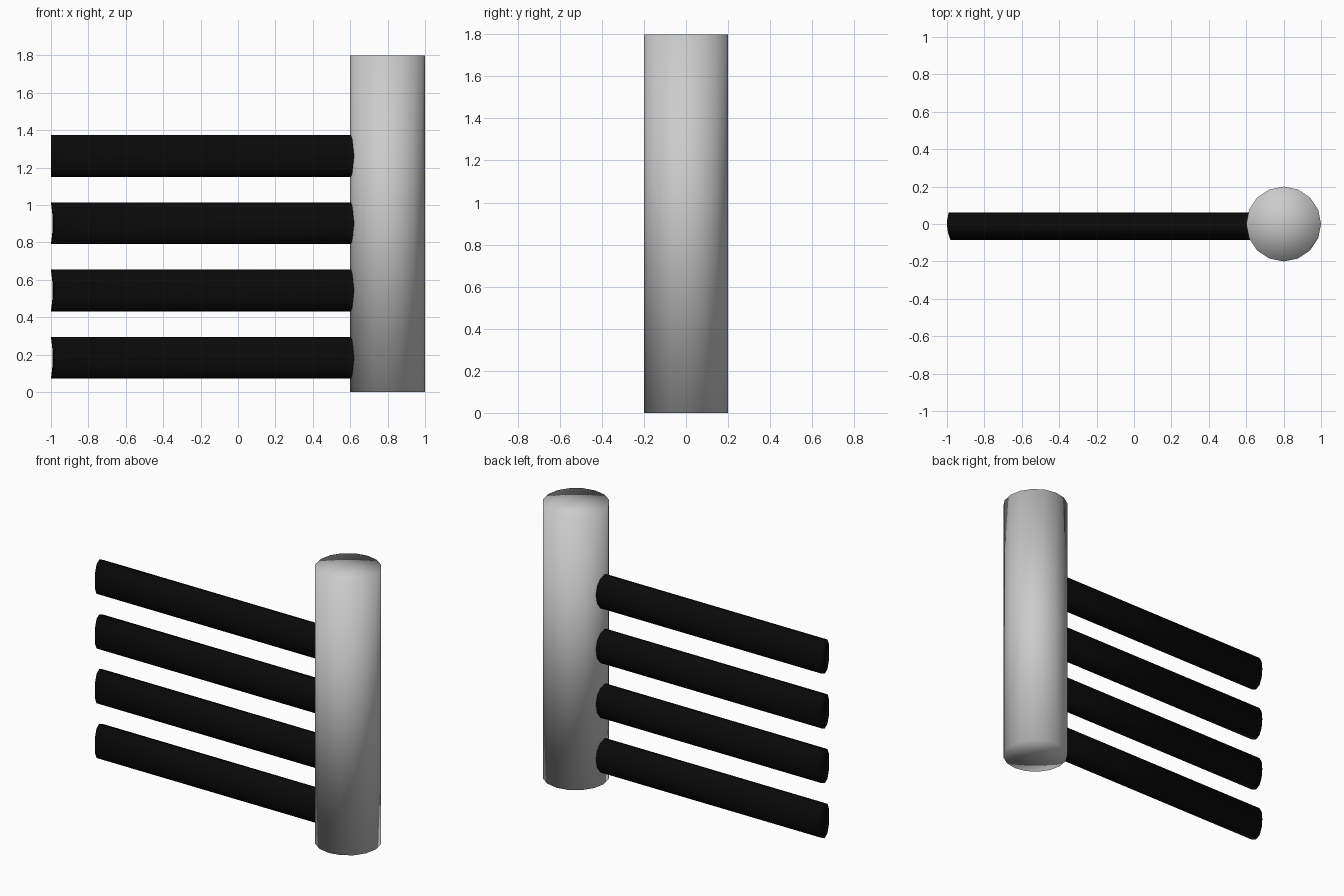
import bpy
import bmesh
from math import sin, cos, pi, sqrt

if "Cube" in bpy.data.objects:
    bpy.data.objects.remove(bpy.data.objects["Cube"])

POST_X, POST_R, HEIGHT = 0.8, 0.2, 1.8
SIDES = 12

black = bpy.data.materials.new("black_paint")
black.diffuse_color = (0.003, 0.003, 0.003, 1)
black.use_nodes = True
black.node_tree.nodes["Principled BSDF"].inputs["Base Color"].default_value = black.diffuse_color


def add_object(name, bm, material=None):
    bmesh.ops.recalc_face_normals(bm, faces=bm.faces)
    for f in bm.faces:
        f.smooth = True
    mesh = bpy.data.meshes.new(name)
    bm.to_mesh(mesh)
    bm.free()
    if material:
        mesh.materials.append(material)
    obj = bpy.data.objects.new(name, mesh)
    bpy.context.collection.objects.link(obj)
    return obj


# Round post with softly shaded fan caps
bpy.ops.mesh.primitive_cylinder_add(vertices=16, radius=POST_R, depth=HEIGHT,
                                    end_fill_type='TRIFAN',
                                    location=(POST_X, 0, HEIGHT / 2))
post = bpy.context.object
post.name = "post"
bpy.ops.object.shade_smooth()


# Oval rail: both ends follow the curve of the post
def rail(name, z, vertical_cap):
    bm = bmesh.new()
    left, right = [], []
    for i in range(SIDES):
        a = 2 * pi * i / SIDES
        y, dz = -0.012 + 0.073 * sin(a), 0.112 * cos(a)
        x = POST_X - sqrt(POST_R ** 2 - y ** 2)
        left.append(bm.verts.new((x - 1.6, y, z + dz)))
        right.append(bm.verts.new((x + 0.005, y, z + dz)))
    for i in range(SIDES):
        j = (i + 1) % SIDES
        bm.faces.new((left[i], left[j], right[j], right[i]))
    # End cap in strips across the oval
    s = SIDES // 4 if vertical_cap else 0
    ring = left[s:] + left[:s]
    for i in range(SIDES // 2):
        quad = [ring[i], ring[i + 1], ring[-i - 1], ring[-i]]
        bm.faces.new(list(dict.fromkeys(quad)))
    return add_object(name, bm, black)


for k in range(4):
    rail(f"rail_{k + 1}", 0.183 + 0.3595 * k, k == 3)
